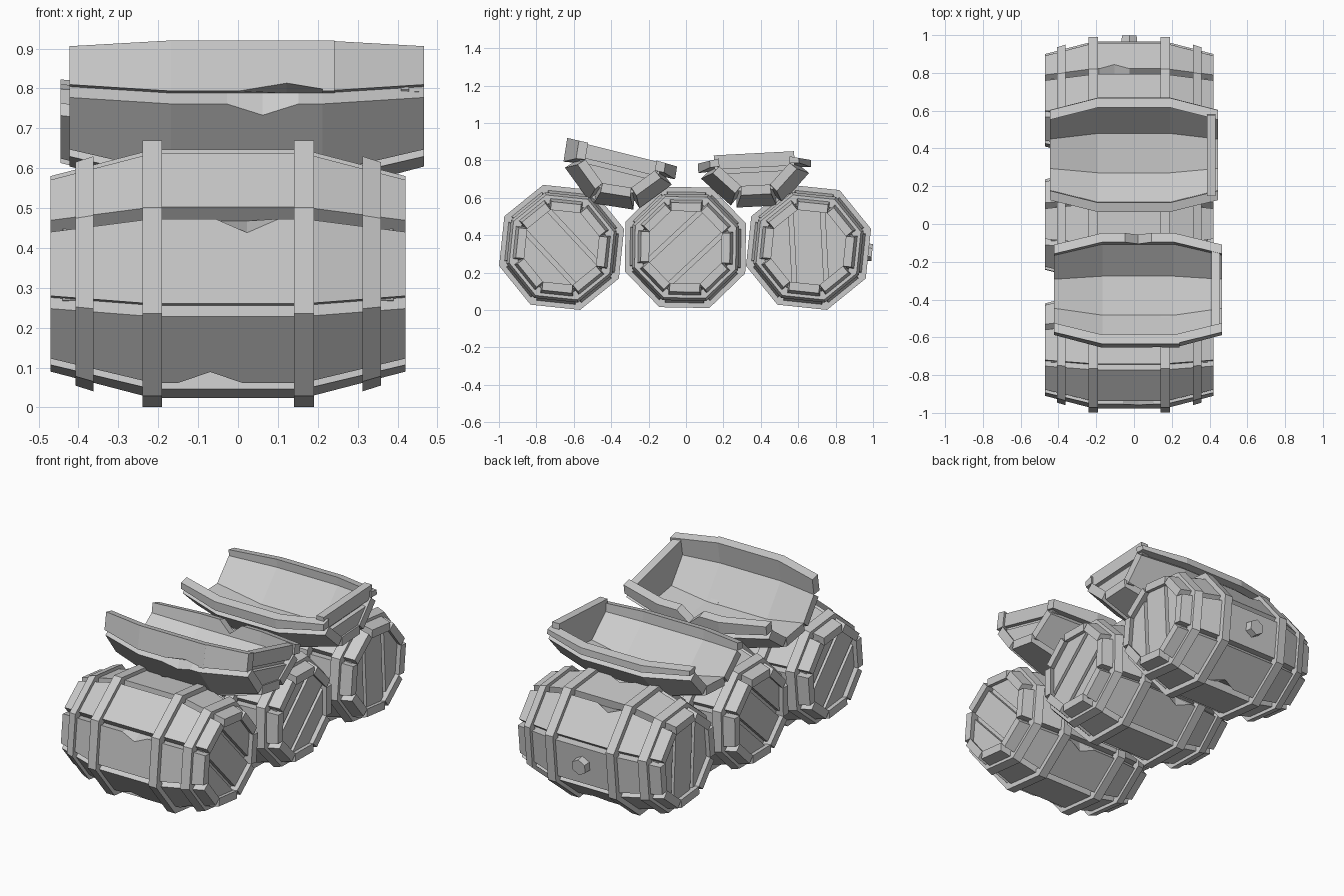
import bpy, bmesh, math, random
from mathutils import Matrix, Vector

random.seed(4)
cube = bpy.data.objects.get("Cube")
if cube:
    bpy.data.objects.remove(cube, do_unlink=True)

GREY = (0.6, 0.6, 0.6, 1)
mat = bpy.data.materials.new("plain_grey")
mat.use_nodes = True
mat.diffuse_color = GREY
mat.node_tree.nodes["Principled BSDF"].inputs["Base Color"].default_value = GREY

T = math.tan(math.pi / 8)
STEP = math.pi / 4
HALF = 0.445          # half length of a barrel
BELLY = 0.19          # half length of the straight middle
WIDE, NARROW = 0.302, 0.238   # stave distance from the axis, middle and ends


def finish(bm, name, place):
    bmesh.ops.recalc_face_normals(bm, faces=bm.faces)
    mesh = bpy.data.meshes.new(name)
    bm.to_mesh(mesh)
    bm.free()
    mesh.materials.append(mat)
    obj = bpy.data.objects.new(name, mesh)
    obj.matrix_world = place
    bpy.context.collection.objects.link(obj)


def point(x, angle, out, along):
    """Point at a distance out along the stave normal and along its tangent."""
    c, s = math.cos(angle), math.sin(angle)
    return (x, out * c - along * s, out * s + along * c)


def loft(bm, rings, closed=False):
    """Join equal rings of points with quads, capping or closing the ends."""
    rows = [[bm.verts.new(p) for p in ring] for ring in rings]
    n = len(rows[0])
    for a, b in zip(rows, rows[1:] + rows[:1] if closed else rows[1:]):
        for i in range(n):
            j = (i + 1) % n
            bm.faces.new((a[i], a[j], b[j], b[i]))
    if not closed:
        bm.faces.new(rows[0])
        bm.faces.new(rows[-1])


def stave(bm, angle, thick, lo=-1, hi=1, chip=None, gap=0.018):
    """One bowed board; chip = (x, side, depth, half width) nicks a long edge."""
    stations = [(-HALF, NARROW), (-BELLY, WIDE), (BELLY, WIDE), (HALF, NARROW)]
    if chip:
        x, side, depth, wide = chip
        stations[2:2] = [(x + d * wide, WIDE) for d in (-1, 0, 1)]
    rings = []
    for k, (x, a) in enumerate(stations):
        def edge(f):
            outer = f * a * T
            if abs(f) == 1:
                outer -= f * gap
            return outer, f * (a - thick) * T
        (o0, i0), (o1, i1) = edge(lo), edge(hi)
        if chip and k == 3:
            if side > 0:
                o1 -= depth
                i1 -= depth if hi < 1 else 0
            else:
                o0 += depth
                i0 += depth if lo > -1 else 0
        rings.append([point(x, angle, a, o0), point(x, angle, a, o1),
                      point(x, angle, a - thick, i1), point(x, angle, a - thick, i0)])
    loft(bm, rings)


def hoop(bm, x0, out0, x1, out1, thick=0.045):
    """Eight-sided band, following the slope of the staves."""
    rings = []
    for i in range(8):
        a = i * STEP
        rings.append([point(x, a, r, r * T) for x, r in
                      ((x0, out0), (x1, out1), (x1, out1 - thick), (x0, out0 - thick))])
    loft(bm, rings, closed=True)


def slab(bm, x0, x1, radius, tilt, low, high):
    """Slice of an octagonal plate between two parallel lines."""
    part = bmesh.new()
    loft(part, [[point(x, i * STEP, radius, radius * T) for i in range(8)] for x in (x0, x1)])
    up = Vector((0, -math.sin(tilt), math.cos(tilt)))
    for level, sign in ((low, -1), (high, 1)):
        cut = bmesh.ops.bisect_plane(part, geom=part.verts[:] + part.edges[:] + part.faces[:],
                                     plane_co=up * level, plane_no=up * sign, clear_outer=True)
        edges = [e for e in cut["geom_cut"] if isinstance(e, bmesh.types.BMEdge)]
        if edges:
            bmesh.ops.contextual_create(part, geom=edges)
    temp = bpy.data.meshes.new("temp")
    part.to_mesh(temp)
    part.free()
    bm.from_mesh(temp)
    bpy.data.meshes.remove(temp)


def lid(bm, side, face, radius, tilt, levels):
    """Planks with narrow gaps over a backing plate; face is the outer distance."""
    for low, high in zip(levels, levels[1:]):
        slab(bm, *sorted((side * (face - 0.03), side * face)), radius, tilt,
             low + 0.012, high - 0.012)
    slab(bm, *sorted((side * (face - 0.045), side * (face - 0.025))), radius, tilt,
         levels[0], levels[-1] - 0.012)


def barrel(name, y, roll, grain):
    place = Matrix.Translation((-0.025, y, 0.335)) @ Matrix.Rotation(roll, 4, "X")
    bm = bmesh.new()
    for i in range(8):
        nick = (random.uniform(-0.08, 0.08), random.choice((-1, 1)), 0.035, 0.08)
        stave(bm, i * STEP, 0.045, chip=nick if i % 3 else None)
    finish(bm, name + "_staves", place)
    bm = bmesh.new()
    for s in (-1, 1):
        hoop(bm, s * 0.165, 0.322, s * 0.215, 0.322)
        hoop(bm, s * 0.337, 0.284, s * 0.383, 0.270)
    finish(bm, name + "_hoops", place)
    bm = bmesh.new()
    for s in (-1, 1):
        lid(bm, s, 0.415, 0.212, grain - roll, (-0.3, -0.085, 0.085, 0.3))
    finish(bm, name + "_lids", place)


def half_barrel(name, centre, roll, lo, hi, rim_tilt, rim, nicks):
    """Broken trough: three whole staves, two split ones and one end lid."""
    place = Matrix.Translation(centre) @ Matrix.Rotation(roll, 4, "X")
    down = -math.pi / 2
    bm = bmesh.new()
    for k in range(-2, 3):
        stave(bm, down + k * STEP, 0.05,
              lo=lo if k == -2 else -1, hi=hi if k == 2 else 1, chip=nicks.get(k))
    finish(bm, name + "_staves", place)
    bm = bmesh.new()
    lid(bm, 1, 0.432, 0.215, rim_tilt, (-0.3, rim - 0.1, rim))
    finish(bm, name + "_lid", place)


# Three whole barrels side by side
barrel("front_barrel", -0.665, math.radians(-6), math.radians(-47))
barrel("middle_barrel", -0.003, math.radians(-1), math.radians(43))
barrel("rear_barrel", 0.655, math.radians(-6), math.radians(93))

# Two broken halves resting in the gaps
half_barrel("front_half", (0.022, -0.34, 0.852), math.radians(-9), -0.17, -0.3,
            math.radians(-5), 0.0,
            {-2: (0.1, 1, 0.02, 0.12), -1: (0.04, -1, 0.035, 0.09), 2: (0.0, 1, 0.06, 0.07)})
half_barrel("rear_half", (0.0, 0.362, 0.855), math.radians(3), 0.45, -0.55,
            math.radians(0), -0.005,
            {-1: (-0.05, 1, 0.035, 0.09), 1: (0.05, -1, 0.035, 0.08)})

# Bung on the back of the rear barrel
bm = bmesh.new()
bmesh.ops.create_cone(bm, cap_ends=True, segments=6, radius1=0.05, radius2=0.045, depth=0.06)
finish(bm, "bung", Matrix.Translation((-0.025, 0.965, 0.31)) @ Matrix.Rotation(-math.pi / 2 - 0.1, 4, "X"))
